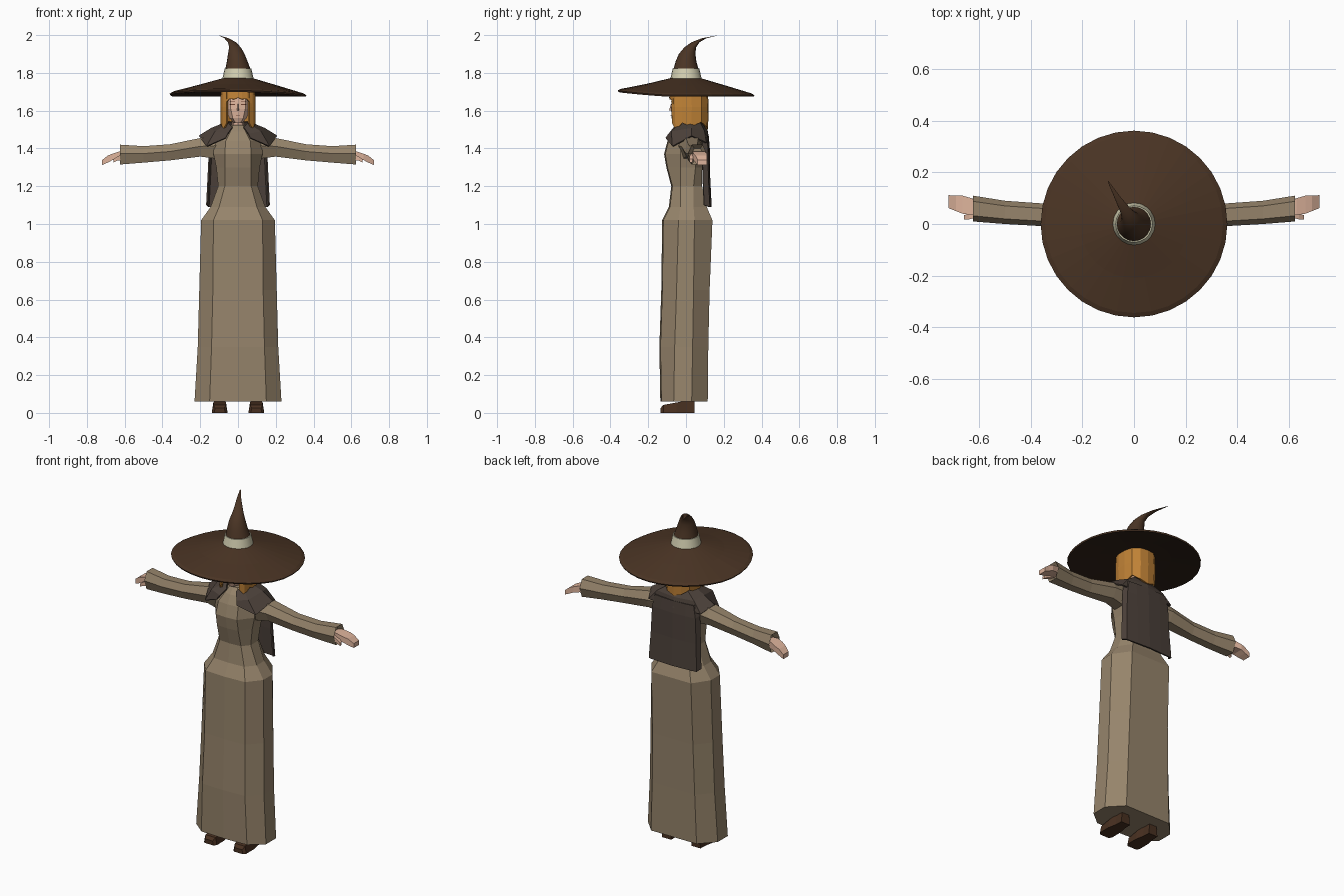
import bpy, bmesh, math

if "Cube" in bpy.data.objects:
    bpy.data.objects.remove(bpy.data.objects["Cube"])


def material(name, r, g, b):
    m = bpy.data.materials.new(name)
    lin = [((c / 255 + 0.055) / 1.055) ** 2.4 for c in (r, g, b)]
    m.diffuse_color = (*lin, 1)
    m.use_nodes = True
    m.node_tree.nodes["Principled BSDF"].inputs["Base Color"].default_value = m.diffuse_color
    return m


CLOTH = material("tan_cloth", 150, 132, 107)
HAT = material("hat_brown", 74, 52, 36)
UNDER = material("hat_underside", 48, 34, 24)
CREAM = material("cream_band", 212, 208, 178)
CAPE = material("cape_grey_brown", 76, 65, 58)
HAIR = material("ginger_hair", 192, 130, 54)
SKIN = material("skin", 222, 180, 156)
SHOE = material("shoe_brown", 72, 48, 32)
LINE = material("face_lines", 110, 68, 52)


def finish(name, bm, *mats, thick=0):
    bmesh.ops.recalc_face_normals(bm, faces=bm.faces[:])
    me = bpy.data.meshes.new(name)
    bm.to_mesh(me)
    bm.free()
    ob = bpy.data.objects.new(name, me)
    bpy.context.collection.objects.link(ob)
    for m in mats:
        me.materials.append(m)
    if thick:
        s = ob.modifiers.new("thickness", 'SOLIDIFY')
        s.thickness = thick
        s.offset = 0
    return ob


def loft(name, rings, mat, closed=True, caps=True, thick=0):
    """Skin a list of equal-length point rows."""
    bm = bmesh.new()
    rows = [[bm.verts.new(p) for p in r] for r in rings]
    n = len(rows[0])
    for a, b in zip(rows, rows[1:]):
        for i in range(n if closed else n - 1):
            j = (i + 1) % n
            bm.faces.new((a[i], a[j], b[j], b[i]))
    if caps and closed:
        bm.faces.new(rows[0])
        bm.faces.new(rows[-1])
    return finish(name, bm, mat, thick=thick)


def circle(cx, cy, z, r, n):
    return [(cx + r * math.cos(2 * math.pi * i / n),
             cy + r * math.sin(2 * math.pi * i / n), z) for i in range(n)]


def mirrored(half):
    """Half row ending on x = 0, completed on the other side."""
    return half + [(-x, y, z) for x, y, z in half[-2::-1]]


def flip(rows, s):
    return [[(s * x, y, z) for x, y, z in r] for r in rows]


# Dress: z, half width, front facet half width, front y, side y pair, back y
dress = [(0.06, .23, .15, -.13, -.065, .03, .115),
         (0.35, .213, .14, -.135, -.06, .035, .118),
         (0.65, .205, .133, -.125, -.05, .04, .125),
         (1.02, .195, .13, -.12, -.04, .045, .14),
         (1.09, .145, .10, -.085, -.03, .04, .11),
         (1.20, .105, .07, -.072, -.03, .04, .085),
         (1.30, .115, .07, -.098, -.03, .05, .085),
         (1.37, .13, .07, -.11, -.03, .06, .09),
         (1.44, .125, .065, -.092, -.03, .06, .095),
         (1.49, .075, .04, -.068, -.02, .05, .08),
         (1.525, .04, .025, -.04, -.01, .03, .05)]
loft("dress", [[(-f, yf, z), (0, yf - .006, z), (f, yf, z), (w, y1, z), (w, y2, z),
                (f, yb, z), (-f, yb, z), (-w, y2, z), (-w, y1, z)]
               for z, w, f, yf, y1, y2, yb in dress], CLOTH)

# Sleeves and hands: x, y range, z range
sleeve = [(.07, -.05, .08, 1.34, 1.48), (.20, -.025, .09, 1.357, 1.455),
          (.36, -.008, .08, 1.337, 1.422), (.50, 0, .09, 1.325, 1.412),
          (.625, .01, .11, 1.315, 1.42), (.60, .03, .09, 1.335, 1.40)]
hand = [(.59, .04, .09, 1.345, 1.385), (.63, .035, .10, 1.345, 1.383),
        (.665, .04, .11, 1.338, 1.372), (.69, .05, .11, 1.325, 1.362),
        (.72, .062, .112, 1.312, 1.338)]
thumb = [(.61, .025, .05, 1.34, 1.37), (.64, .018, .04, 1.335, 1.357),
         (.66, .018, .034, 1.325, 1.343)]


def hexagon(x, y0, y1, z0, z1):
    d = (y1 - y0) * .22
    m = z0 + (z1 - z0) * .55
    return [(x, y0 + d, z0), (x, y1 - d, z0), (x, y1, m),
            (x, y1 - d, z1), (x, y0 + d, z1), (x, y0, m)]


def box_ring(x, y0, y1, z0, z1):
    return [(x, y0, z0), (x, y1, z0), (x, y1, z1), (x, y0, z1)]


# Shoes: y, half width, top height
shoe = [(-.135, .03, .025), (-.12, .042, .042), (-.05, .042, .055),
        (.0, .032, .065), (.045, .03, .065)]

for side, s in (("left", 1), ("right", -1)):
    loft(side + "_sleeve", flip([hexagon(*r) for r in sleeve], s), CLOTH)
    loft(side + "_hand", flip([box_ring(*r) for r in hand], s), SKIN)
    loft(side + "_thumb", flip([box_ring(*r) for r in thumb], s), SKIN)
    loft(side + "_shoe", flip([[(.097 - w, y, 0), (.097 + w, y, 0),
                                (.097 + w * .8, y, h), (.097 - w * .8, y, h)]
                               for y, w, h in shoe], s), SHOE)

# Shoulder mantle, open at the front
mantle = [[(.03, -.062, 1.51), (.05, -.03, 1.53), (.055, .02, 1.54), (.05, .07, 1.54), (0, .085, 1.54)],
          [(.055, -.09, 1.475), (.12, -.075, 1.488), (.14, .03, 1.505), (.12, .095, 1.49), (0, .112, 1.49)],
          [(.065, -.105, 1.455), (.165, -.07, 1.41), (.205, .03, 1.465), (.17, .105, 1.43), (0, .12, 1.43)]]
loft("shoulder_mantle", [mirrored(r) for r in mantle], CAPE, closed=False, thick=.008)

# Cape panel hanging down the back, with folded sides
flap = [(1.47, .135, .085, .112), (1.40, .15, .085, .118),
        (1.25, .157, .088, .12), (1.09, .165, .095, .128)]
loft("back_cape", [mirrored([(w, y0, z + .01), (w - .01, y1 - .005, z), (.08, y1, z), (0, y1 + .004, z)])
                   for z, w, y0, y1 in flap], CAPE, closed=False, thick=.008)

# Neck and head
loft("neck", [circle(0, .01, z, .032, 8) for z in (1.49, 1.58)], SKIN)
head = [(1.535, .022, -.062, .03), (1.56, .046, -.07, .06),
        (1.61, .064, -.073, .08), (1.71, .064, -.068, .08)]
loft("head", [[(-w * .6, yf, z), (0, yf - .006, z), (w * .6, yf, z), (w, yf + .035, z),
               (w, yb - .03, z), (w * .6, yb, z), (-w * .6, yb, z), (-w, yb - .03, z),
               (-w, yf + .035, z)] for z, w, yf, yb in head], SKIN)


def plate(name, x, z, w, h, y, mat):
    bm = bmesh.new()
    bmesh.ops.create_cube(bm, size=1)
    for v in bm.verts:
        v.co = (x + v.co.x * w, y + v.co.y * .006, z + v.co.z * h)
    return finish(name, bm, mat)


# Face details
for side, s in (("left", 1), ("right", -1)):
    plate(side + "_eye", s * .029, 1.632, .026, .005, -.077, LINE)
    plate(side + "_brow", s * .029, 1.65, .026, .003, -.076, LINE)
plate("mouth", 0, 1.573, .022, .003, -.078, LINE)
loft("nose", [[(-.007, -.075, 1.60), (.007, -.075, 1.60), (0, -.09, 1.602)],
              [(-.003, -.075, 1.635), (.003, -.075, 1.635), (0, -.08, 1.635)]], SKIN)

# Hair: side and back curtain with uneven ends, plus fringe
plan = [(.058, -.072), (.078, -.055), (.088, -.02), (.088, .03), (.078, .08), (.045, .108), (0, .114)]
ends = [1.535, 1.50, 1.535, 1.515, 1.54, 1.515, 1.50]
rows = [mirrored([(x * .95, y * .95, 1.725) for x, y in plan]),
        mirrored([(x, y, 1.62) for x, y in plan]),
        mirrored([(x * .97, y * .97, z) for (x, y), z in zip(plan, ends)])]
loft("hair", rows, HAIR, closed=False, thick=.012)
fringe = [(.07, 1.635), (.045, 1.662), (.02, 1.66), (0, 1.668)]
loft("fringe", [mirrored([(x, -.08 + x * x * 4, 1.72) for x, z in fringe]),
                mirrored([(x, -.084 + x * x * 4, z) for x, z in fringe])],
     HAIR, closed=False, thick=.01)

# Hat brim, lifted slightly toward the front
N = 32
bm = bmesh.new()
rings = []
for r, z in ((.06, 1.775), (.085, 1.770), (.21, 1.733), (.345, 1.692), (.362, 1.682),
             (.358, 1.674), (.20, 1.700), (.06, 1.715)):
    row = []
    for x, y, _ in circle(0, 0, 0, r, N):
        lift = max(0, -y - .3 * x) * (r / .36) * .07
        row.append(bm.verts.new((x, y, z + lift)))
    rings.append(row)
for k in range(len(rings) - 1):
    for i in range(N):
        j = (i + 1) % N
        f = bm.faces.new((rings[k][i], rings[k][j], rings[k + 1][j], rings[k + 1][i]))
        f.material_index = 1 if k > 4 else 0
bm.faces.new(rings[0])
bm.faces.new(rings[-1]).material_index = 1
finish("hat_brim", bm, HAT, UNDER)

# Hat band and bent cone
loft("hat_band", [circle(0, 0, 1.762, .084, 20), circle(0, 0, 1.822, .071, 20)], CREAM)
cone = [(0, 0, 1.815, .068), (-.004, 0, 1.86, .055), (-.009, .006, 1.90, .044),
        (-.016, .022, 1.935, .031), (-.032, .05, 1.962, .021),
        (-.06, .095, 1.983, .012), (-.1, .165, 1.998, .002)]
loft("hat_cone", [circle(*c, 20) for c in cone], HAT)
for name in ("hat_cone", "hat_band"):
    ob = bpy.data.objects[name]
    bpy.ops.object.select_all(action='DESELECT')
    ob.select_set(True)
    bpy.context.view_layer.objects.active = ob
    bpy.ops.object.shade_smooth_by_angle(angle=math.radians(35))
